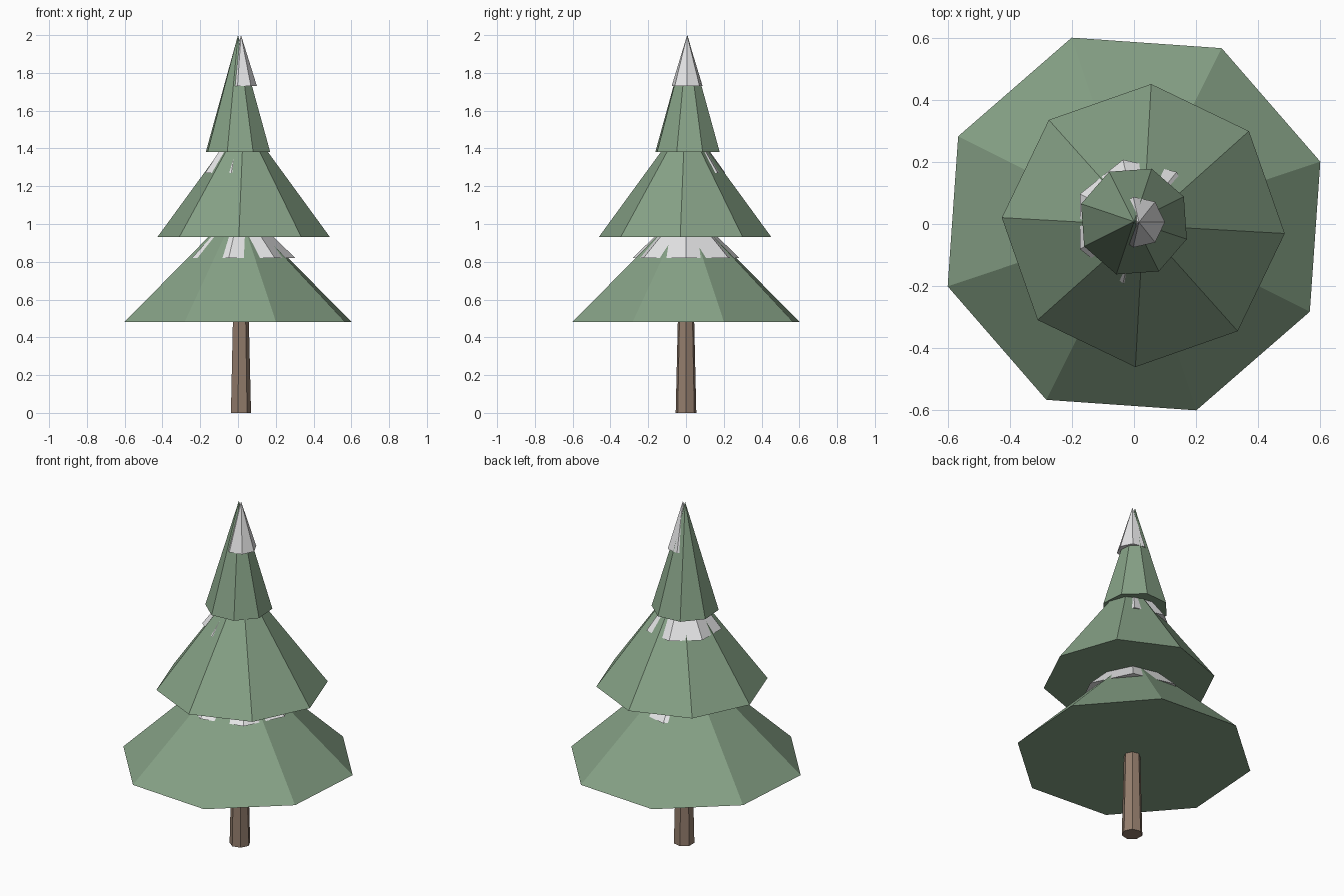
import bpy, math
from mathutils import Vector

if "Cube" in bpy.data.objects:
    bpy.data.objects.remove(bpy.data.objects["Cube"])


def material(name, rgb):
    m = bpy.data.materials.new(name)
    m.diffuse_color = (*rgb, 1.0)
    m.use_nodes = True
    m.node_tree.nodes["Principled BSDF"].inputs["Base Color"].default_value = m.diffuse_color
    return m


GREEN = material("pine_green", (0.24, 0.36, 0.24))
BROWN = material("bark_brown", (0.30, 0.21, 0.155))
WHITE = material("snow_white", (0.80, 0.80, 0.81))


def cone(name, sides, angle, center, r_low, z_low, r_high, z_high, mat):
    """Flat-shaded cone or tapered prism whose first corner sits at the given angle."""
    def ring(r, z):
        return [Vector((center[0] + r * math.cos(math.radians(angle) + i * math.tau / sides),
                        center[1] + r * math.sin(math.radians(angle) + i * math.tau / sides), z))
                for i in range(sides)]

    verts = ring(r_low, z_low)
    faces = [tuple(reversed(range(sides)))]
    if r_high > 0:
        verts += ring(r_high, z_high)
        faces.append(tuple(range(sides, 2 * sides)))
        faces += [(i, (i + 1) % sides, sides + (i + 1) % sides, sides + i) for i in range(sides)]
    else:
        verts.append(Vector((*center, z_high)))
        faces += [(i, (i + 1) % sides, sides) for i in range(sides)]
    mesh = bpy.data.meshes.new(name)
    mesh.from_pydata(verts, [], faces)
    mesh.materials.append(mat)
    obj = bpy.data.objects.new(name, mesh)
    bpy.context.collection.objects.link(obj)
    return obj


# Trunk
cone("trunk", 7, 0, (0.013, 0.0), 0.056, 0.0, 0.043, 0.55, BROWN)

# Foliage tiers
cone("lower_foliage", 8, 18.5, (0.0, 0.0), 0.635, 0.48, 0, 1.09, GREEN)
cone("middle_foliage", 8, -3.2, (0.03, -0.005), 0.458, 0.93, 0, 1.557, GREEN)
cone("upper_foliage", 8, -18.5, (0.0, 0.008), 0.18, 1.38, 0, 2.0, GREEN)

# Snow caps, slightly off-centre so they break through the foliage in patches
cone("lower_snow", 7, 0, (0.015, 0.0), 0.288, 0.82, 0, 1.10, WHITE)
cone("middle_snow", 7, 0, (0.01, 0.008), 0.205, 1.27, 0, 1.55, WHITE)
cone("upper_snow", 7, 0, (0.016, 0.006), 0.084, 1.73, 0, 2.0, WHITE)
